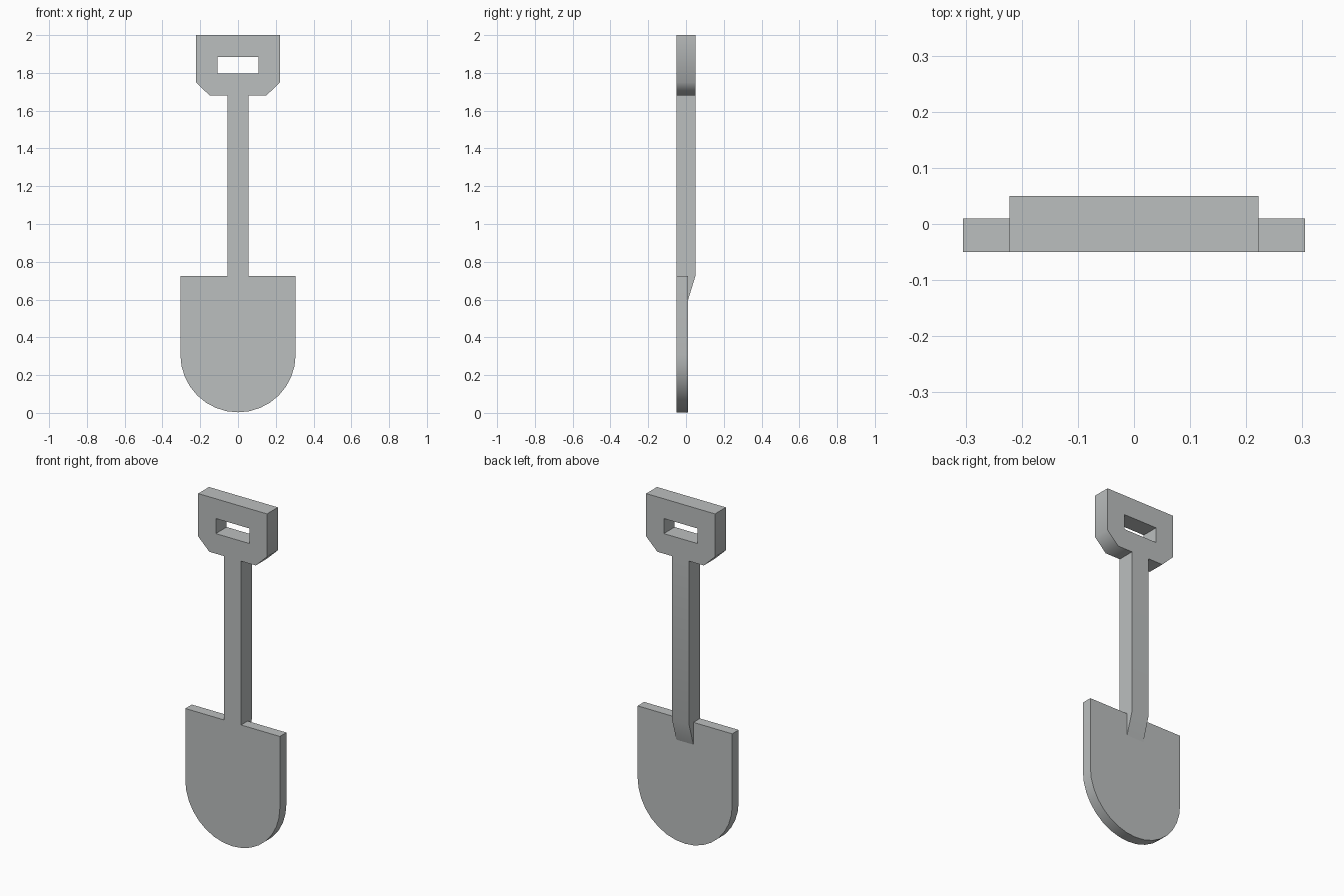
import bpy, bmesh, math
from mathutils import Vector

if "Cube" in bpy.data.objects:
    bpy.data.objects.remove(bpy.data.objects["Cube"])

grey = bpy.data.materials.new("light_grey")
grey.diffuse_color = (0.5, 0.52, 0.52, 1)
grey.use_nodes = True
grey.node_tree.nodes["Principled BSDF"].inputs["Base Color"].default_value = grey.diffuse_color


def prism(name, loops, to3d, push, open_at=()):
    """Fill 2D loops (outer + holes), extrude by push, remove faces centred on joints."""
    bm = bmesh.new()
    edges = []
    for loop in loops:
        vs = [bm.verts.new(to3d(a, b)) for a, b in loop]
        edges += [bm.edges.new((v, vs[i - 1])) for i, v in enumerate(vs)]
    bmesh.ops.triangle_fill(bm, use_beauty=True, use_dissolve=False, edges=edges)
    ext = bmesh.ops.extrude_face_region(bm, geom=bm.faces[:])
    bmesh.ops.translate(bm, vec=Vector(push),
                        verts=[g for g in ext["geom"] if isinstance(g, bmesh.types.BMVert)])
    bmesh.ops.recalc_face_normals(bm, faces=bm.faces[:])
    joints = [f for f in bm.faces
              if any((f.calc_center_median() - Vector(p)).length < 0.005 for p in open_at)]
    bmesh.ops.delete(bm, geom=joints, context='FACES')
    mesh = bpy.data.meshes.new(name)
    bm.to_mesh(mesh)
    bm.free()
    mesh.materials.append(grey)
    ob = bpy.data.objects.new(name, mesh)
    bpy.context.collection.objects.link(ob)
    bpy.ops.object.select_all(action='DESELECT')
    ob.select_set(True)
    bpy.context.view_layer.objects.active = ob
    bpy.ops.object.shade_smooth_by_angle(angle=math.radians(48))
    return ob


def mirrored(half):
    return half + [(-x, z) for x, z in reversed(half)]


def front(x, z):
    return (x, -0.05, z)


W, R, TOP, NECK = 0.055, 0.305, 0.725, 1.68

# Blade: rectangle with a semicircular lower end
arc = [(R * math.cos(math.pi * i / 16), R + 0.003 - R * math.sin(math.pi * i / 16))
       for i in range(17)]
prism("blade", [[(-R, TOP), (-W, TOP), (W, TOP), (R, TOP)] + arc],
      front, (0, 0.06, 0), [(0, -0.02, TOP)])

# Shaft: side profile with a wedge tapering onto the back of the blade
side = [(-0.05, TOP), (-0.05, NECK), (0.05, NECK), (0.05, TOP), (0.01, 0.595), (0.01, TOP)]
prism("shaft", [side], lambda y, z: (-W, y, z), (2 * W, 0, 0),
      [(0, -0.02, TOP), (0, 0, NECK), (0, 0.01, (TOP + 0.595) / 2)])

# Grip: chamfered block with a rectangular hand hole
prism("grip", [mirrored([(W, NECK), (0.15, NECK), (0.222, 1.75), (0.222, 2.0)]),
               mirrored([(0.108, 1.797), (0.108, 1.885)])],
      front, (0, 0.1, 0), [(0, 0, NECK)])
